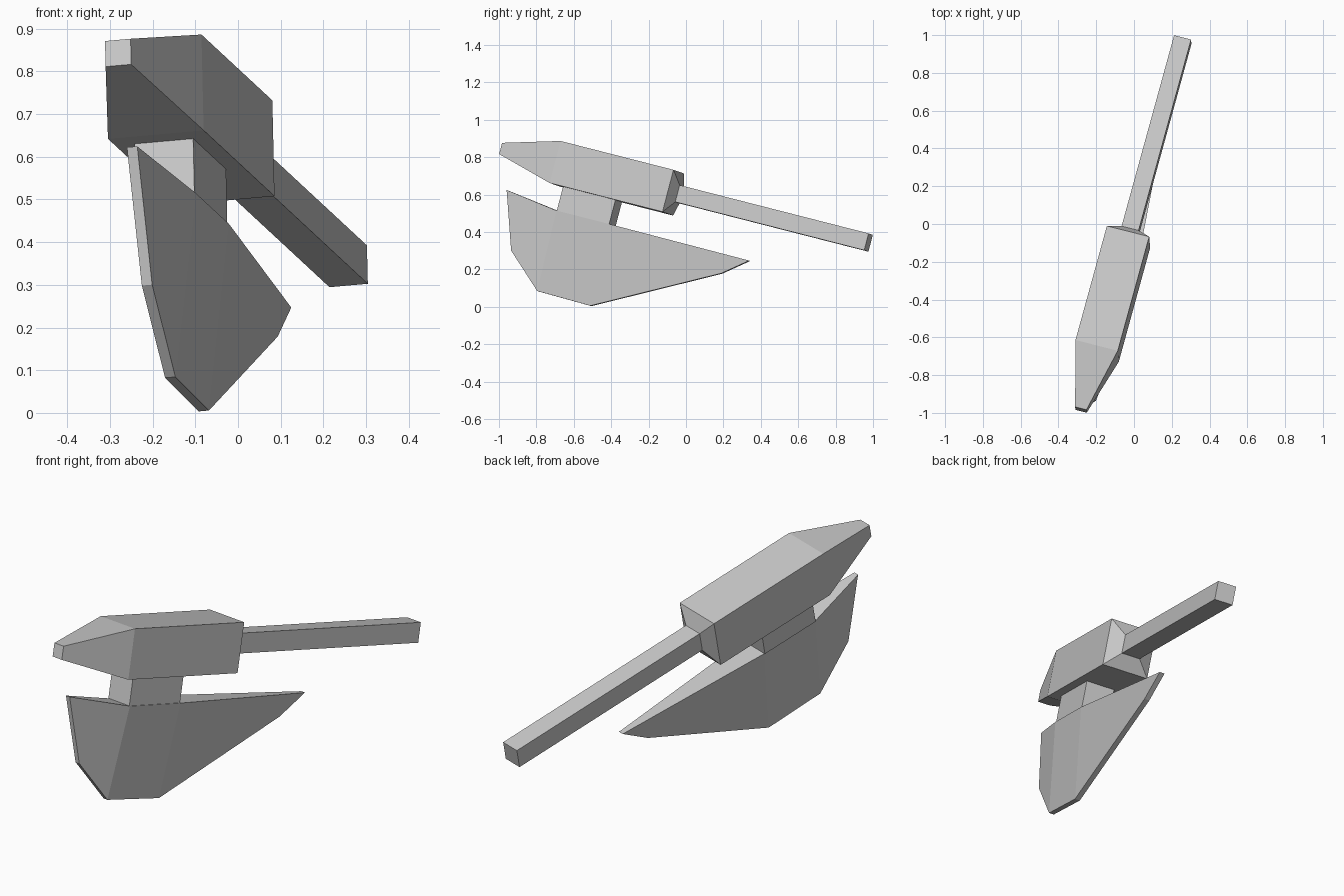
import bpy, bmesh
from mathutils import Vector, Matrix

cube = bpy.data.objects.get("Cube")
if cube:
    bpy.data.objects.remove(cube, do_unlink=True)

# Single flat grey
grey = bpy.data.materials.new("plain grey")
grey.use_nodes = True
COLOUR = (0.58, 0.58, 0.58, 1)
grey.diffuse_color = COLOUR
grey.node_tree.nodes["Principled BSDF"].inputs["Base Color"].default_value = COLOUR

# Tilted frame shared by all parts: local y runs along the shaft, z up
along = Vector((0.2575, 0.936, -0.239)).normalized()
up = Vector((0.967, -0.24, 0.085)).cross(along).normalized()
side = along.cross(up)
FRAME = Matrix((side, along, up)).transposed().to_4x4()
FRAME.translation = (-0.029, -0.068, 0.61)


def make_object(name, bm):
    bmesh.ops.recalc_face_normals(bm, faces=bm.faces)
    mesh = bpy.data.meshes.new(name)
    bm.to_mesh(mesh)
    bm.free()
    mesh.materials.append(grey)
    obj = bpy.data.objects.new(name, mesh)
    obj.matrix_world = FRAME
    bpy.context.collection.objects.link(obj)
    return obj


def square_loft(name, sections):
    """Loft square rings given as (y, half size) along the local y axis."""
    bm = bmesh.new()
    rings = [[bm.verts.new((sx * h, y, sz * h))
              for sx, sz in ((-1, -1), (1, -1), (1, 1), (-1, 1))]
             for y, h in sections]
    for a, b in zip(rings, rings[1:]):
        for i in range(4):
            j = (i + 1) % 4
            bm.faces.new((a[i], a[j], b[j], b[i]))
    bm.faces.new(rings[0])
    bm.faces.new(rings[-1])
    return make_object(name, bm)


# Head block with tapered nose and short shoulder, then the shaft
square_loft("head", [(-0.978, 0.031), (-0.645, 0.116), (0, 0.116), (0.036, 0.0465)])
square_loft("shaft", [(0.03, 0.0465), (1.115, 0.0465)])

# Blade: outline of (y, z, half thickness); thick at the neck, thin at the rim
CENTRE = 0.006
outline = [
    (-0.891, -0.207, 0.0125), (-0.782, -0.515, 0.0125),
    (-0.586, -0.690, 0.0125), (-0.281, -0.696, 0.0125),
    (0.374, -0.355, 0.0125), (0.506, -0.252, 0.0125),
    (-0.280, -0.249, 0.071), (-0.579, -0.249, 0.071),
]
panels = [(0, 1, 2, 7), (7, 2, 3, 6), (6, 3, 4, 5)]
bm = bmesh.new()
sides = [[bm.verts.new((CENTRE + s * t, y, z)) for y, z, t in outline]
         for s in (1, -1)]
for verts in sides:
    for panel in panels:
        bm.faces.new([verts[i] for i in panel])
for i in range(len(outline)):
    j = (i + 1) % len(outline)
    bm.faces.new((sides[0][i], sides[0][j], sides[1][j], sides[1][i]))
make_object("blade", bm)

# Neck joining blade and head
bm = bmesh.new()
bmesh.ops.create_cube(bm, size=1, matrix=Matrix.Translation((CENTRE - 0.004, -0.4295, -0.18))
                      @ Matrix.Diagonal((0.142, 0.299, 0.138, 1)))
make_object("neck", bm)
